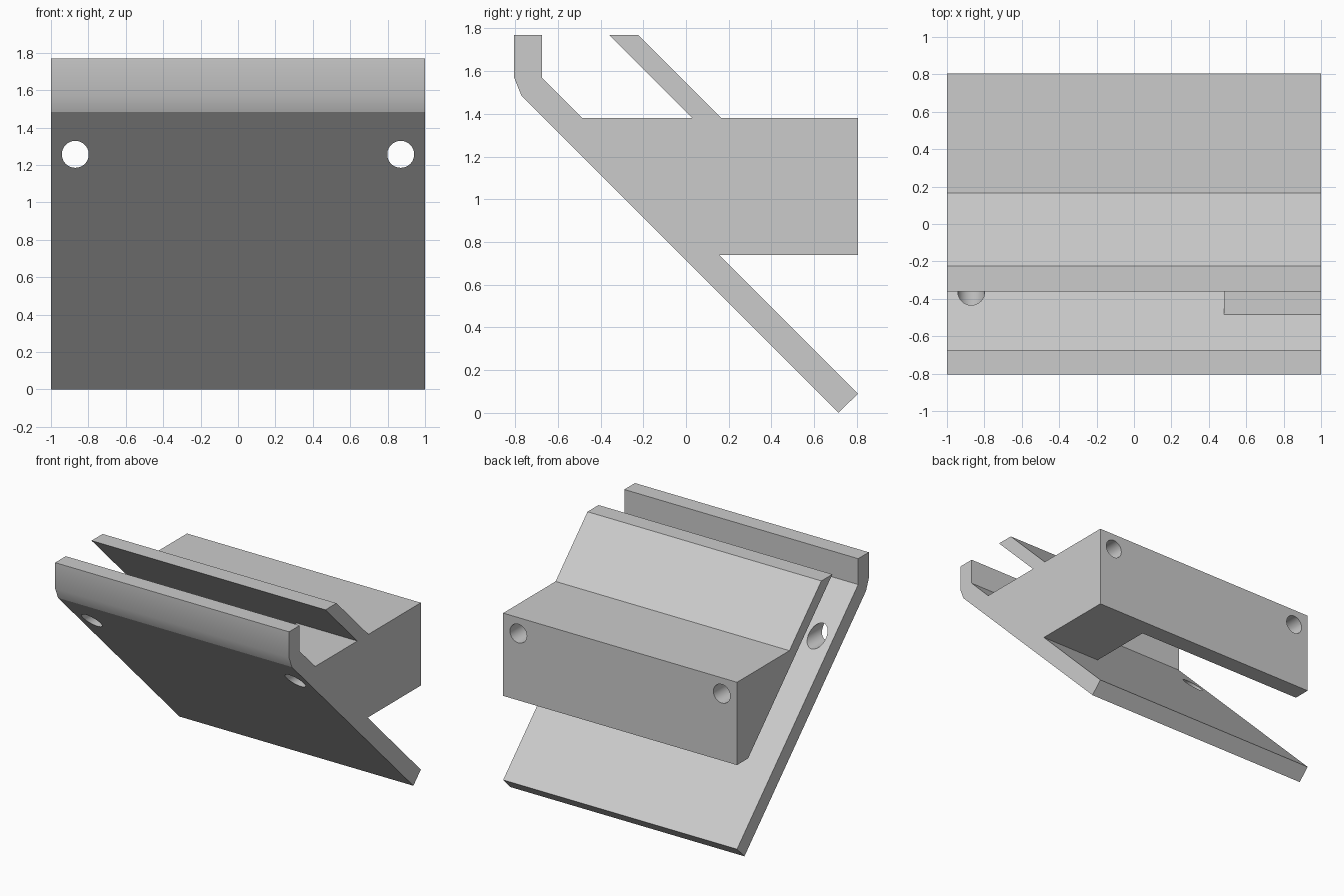
import bpy, bmesh, math
from mathutils import Vector, Matrix

if "Cube" in bpy.data.objects:
    bpy.data.objects.remove(bpy.data.objects["Cube"])

grey = bpy.data.materials.new("plain grey")
grey.diffuse_color = (0.60, 0.60, 0.60, 1)
grey.use_nodes = True
grey.node_tree.nodes["Principled BSDF"].inputs["Base Color"].default_value = grey.diffuse_color


def make_object(name, bm):
    bmesh.ops.recalc_face_normals(bm, faces=bm.faces[:])
    mesh = bpy.data.meshes.new(name)
    bm.to_mesh(mesh)
    bm.free()
    mesh.materials.append(grey)
    obj = bpy.data.objects.new(name, mesh)
    bpy.context.collection.objects.link(obj)
    return obj


def extrude_profile(name, points, x0, x1):
    """Side profile of (y, z) points swept along x."""
    bm = bmesh.new()
    face = bm.faces.new([bm.verts.new((x0, y, z)) for y, z in points])
    ext = bmesh.ops.extrude_face_region(bm, geom=[face])["geom"]
    verts = [g for g in ext if isinstance(g, bmesh.types.BMVert)]
    bmesh.ops.translate(bm, verts=verts, vec=(x1 - x0, 0, 0))
    return make_object(name, bm)


# Sloping surfaces all satisfy y + z = constant
PLATE_IN, REAR_IN, REAR_OUT = 0.895, 1.41, 1.545
TOP, BLOCK_TOP, BLOCK_LOW = 1.77, 1.38, 0.74

# Whole bracket: lipped sloping plate, rear block and upper fin
bracket = extrude_profile("slotted_bracket", [
    (0.714, 0), (0.805, 0.09),
    (PLATE_IN - BLOCK_LOW, BLOCK_LOW), (0.805, BLOCK_LOW), (0.805, BLOCK_TOP),
    (REAR_OUT - BLOCK_TOP, BLOCK_TOP), (REAR_OUT - TOP, TOP),
    (REAR_IN - TOP, TOP), (REAR_IN - BLOCK_TOP, BLOCK_TOP),
    (PLATE_IN - BLOCK_TOP, BLOCK_TOP), (-0.675, 1.57), (-0.675, TOP),
    (-0.805, TOP), (-0.805, 1.57), (-0.77, 1.484)], -1, 1)

# Sloping slot, open on the left, leaving a bridge on the right
slot = extrude_profile("slot_cutter", [
    (PLATE_IN - 1.5, 1.5), (REAR_IN - 1.5, 1.5),
    (REAR_IN - 0.6, 0.6), (PLATE_IN - 0.6, 0.6)], -1.2, 0.48)

# Two screw holes running front to back
HOLE_X, HOLE_Z, HOLE_R = 0.87, 1.257, 0.072
cutters = [slot]
for side, sx in (("left", -1), ("right", 1)):
    bm = bmesh.new()
    bmesh.ops.create_cone(bm, cap_ends=True, segments=48, radius1=HOLE_R,
                          radius2=HOLE_R, depth=3,
                          matrix=Matrix.Translation((sx * HOLE_X, 0, HOLE_Z))
                          @ Matrix.Rotation(math.pi / 2, 4, 'X'))
    cutters.append(make_object(side + "_hole_cutter", bm))

bpy.context.view_layer.objects.active = bracket
bracket.select_set(True)
for cutter in cutters:
    mod = bracket.modifiers.new(cutter.name, 'BOOLEAN')
    mod.operation, mod.solver, mod.object = 'DIFFERENCE', 'EXACT', cutter
    bpy.ops.object.modifier_apply(modifier=mod.name)
    bpy.data.objects.remove(cutter)

# Smooth the rounded lip and the hole walls, keep everything else flat
for p in bracket.data.polygons:
    lip = p.normal.y < -0.8 and p.center.y < -0.7
    offset = Vector((abs(p.center.x) - HOLE_X, p.center.z - HOLE_Z))
    hole = abs(p.normal.y) < 0.01 and offset.length < HOLE_R + 0.01
    p.use_smooth = lip or hole
